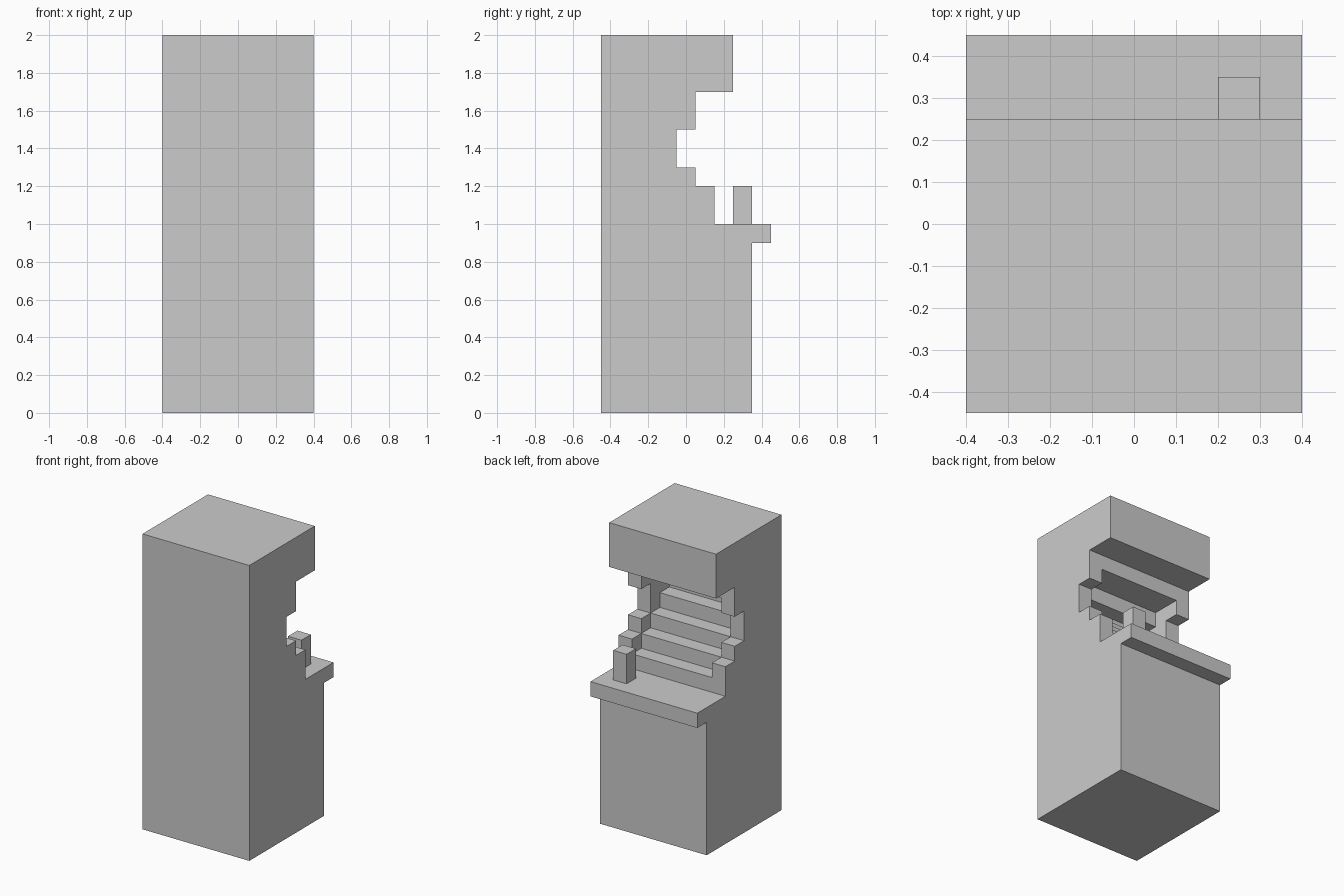
import bpy, bmesh

if "Cube" in bpy.data.objects:
    bpy.data.objects.remove(bpy.data.objects["Cube"])


def prism(name, profile, x0, x1):
    """Extrude a (y, z) side profile along x from x0 to x1."""
    bm = bmesh.new()
    face = bm.faces.new([bm.verts.new((x0, y, z)) for y, z in profile])
    ext = bmesh.ops.extrude_face_region(bm, geom=[face])
    moved = [v for v in ext["geom"] if isinstance(v, bmesh.types.BMVert)]
    bmesh.ops.translate(bm, verts=moved, vec=(x1 - x0, 0, 0))
    bmesh.ops.recalc_face_normals(bm, faces=bm.faces)
    mesh = bpy.data.meshes.new(name)
    bm.to_mesh(mesh)
    bm.free()
    obj = bpy.data.objects.new(name, mesh)
    bpy.context.collection.objects.link(obj)
    return obj


def stepped(rows):
    """Outline points for stacked rows given as (y, z_bottom, z_top)."""
    return [(y, z) for y, lo, hi in rows for z in (lo, hi)]


# Cabinet: full-width side silhouette with base, control shelf and header
cabinet = prism("cabinet", [(-0.45, 0)] + stepped([
    (0.35, 0, 0.9), (0.45, 0.9, 1.0), (0.15, 1.0, 1.2), (0.05, 1.2, 1.3),
    (-0.05, 1.3, 1.5), (0.05, 1.5, 1.7), (0.25, 1.7, 2.0),
]) + [(-0.45, 2.0)], -0.4, 0.4)

# Screen recess: stepped slope between the two side panels
recess = prism("screen_recess_cutter", [(0.3, 1.1)] + stepped([
    (0.05, 1.1, 1.2), (-0.05, 1.2, 1.3), (-0.15, 1.3, 1.4),
    (-0.25, 1.4, 1.5), (-0.15, 1.5, 1.6),
]) + [(0.3, 1.6)], -0.3, 0.3)
recess.hide_render = True

cut = cabinet.modifiers.new("screen_recess", 'BOOLEAN')
cut.operation = 'DIFFERENCE'
cut.solver = 'EXACT'
cut.object = recess
bpy.context.view_layer.objects.active = cabinet
bpy.ops.object.modifier_apply(modifier=cut.name)
bpy.data.objects.remove(recess)

# Joystick standing on the control shelf
prism("joystick", stepped([(0.25, 1.0, 1.2)]) + [(0.35, 1.2), (0.35, 1.0)], 0.2, 0.3)
